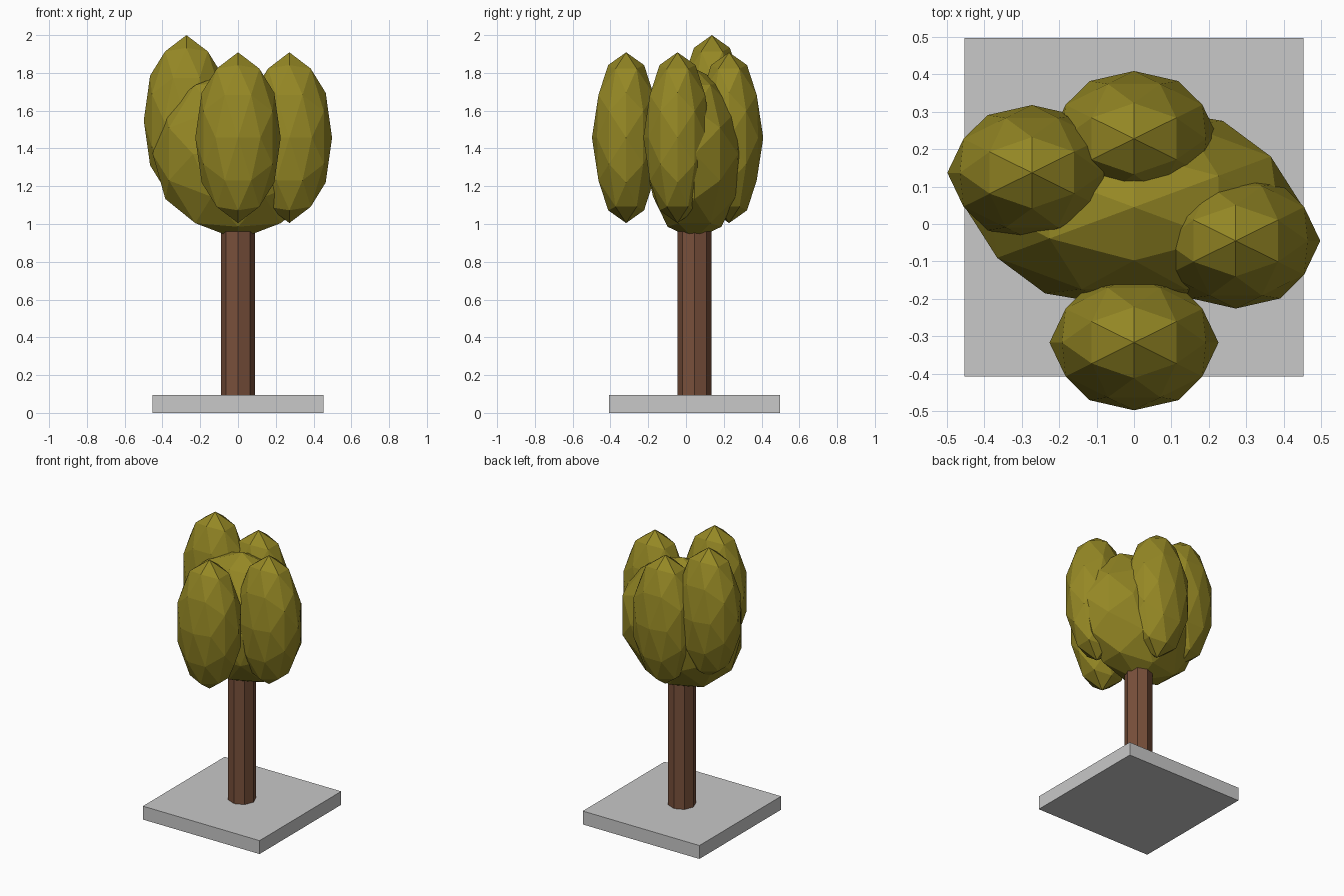
import bpy, bmesh, math
from mathutils import Vector, Matrix

if "Cube" in bpy.data.objects:
    bpy.data.objects.remove(bpy.data.objects["Cube"])


def material(name, rgb):
    m = bpy.data.materials.new(name)
    m.diffuse_color = (*rgb, 1)
    m.use_nodes = True
    m.node_tree.nodes["Principled BSDF"].inputs["Base Color"].default_value = m.diffuse_color
    return m


stone = material("light grey stone", (0.58, 0.58, 0.58))
bark = material("brown bark", (0.19, 0.08, 0.043))
leaf = material("olive leaf", (0.30, 0.245, 0.018))


def make_object(name, bm, mat):
    bmesh.ops.recalc_face_normals(bm, faces=bm.faces)
    mesh = bpy.data.meshes.new(name)
    bm.to_mesh(mesh)
    bm.free()
    mesh.materials.append(mat)
    obj = bpy.data.objects.new(name, mesh)
    bpy.context.collection.objects.link(obj)
    return obj


def icosphere_points():
    """Icosahedron corners aligned to the axes, plus edge midpoints, on a unit sphere."""
    t = (1 + math.sqrt(5)) / 2
    corners = []
    for a in (-1, 1):
        for b in (-t, t):
            corners += [Vector((a, b, 0)), Vector((0, a, b)), Vector((b, 0, a))]
    points = [c.normalized() for c in corners]
    for i, p in enumerate(corners):
        for q in corners[i + 1:]:
            if (p - q).length < 2.01:
                points.append((p + q).normalized())
    return points


def leaf_cluster(name, centre, radii):
    bm = bmesh.new()
    for p in icosphere_points():
        bm.verts.new([c + r * k for c, r, k in zip(centre, radii, p)])
    bmesh.ops.convex_hull(bm, input=bm.verts)
    return make_object(name, bm, leaf)


CY = 0.045  # trunk axis in y

# Square base slab
bm = bmesh.new()
bmesh.ops.create_cube(bm, size=1, matrix=Matrix.Translation((0, CY, 0.047))
                      @ Matrix.Diagonal((0.905, 0.905, 0.094, 1)))
make_object("base", bm, stone)

# Eight-sided trunk, running up into the leaves
bm = bmesh.new()
bmesh.ops.create_cone(bm, cap_ends=True, segments=8, radius1=0.09, radius2=0.09,
                      depth=0.91, matrix=Matrix.Translation((0, CY, 0.545)))
make_object("trunk", bm, bark)

# Wide central crown with four smaller clusters around it
leaf_cluster("central_crown", (0, CY, 1.37), (0.452, 0.271, 0.452))
small = (0.226, 0.181, 0.452)
leaf_cluster("front_leaves", (0, -0.317, 1.457), small)
leaf_cluster("back_leaves", (0, 0.228, 1.457), small)
leaf_cluster("right_leaves", (0.272, -0.045, 1.457), small)
leaf_cluster("left_leaves", (-0.273, 0.137, 1.548), small)
